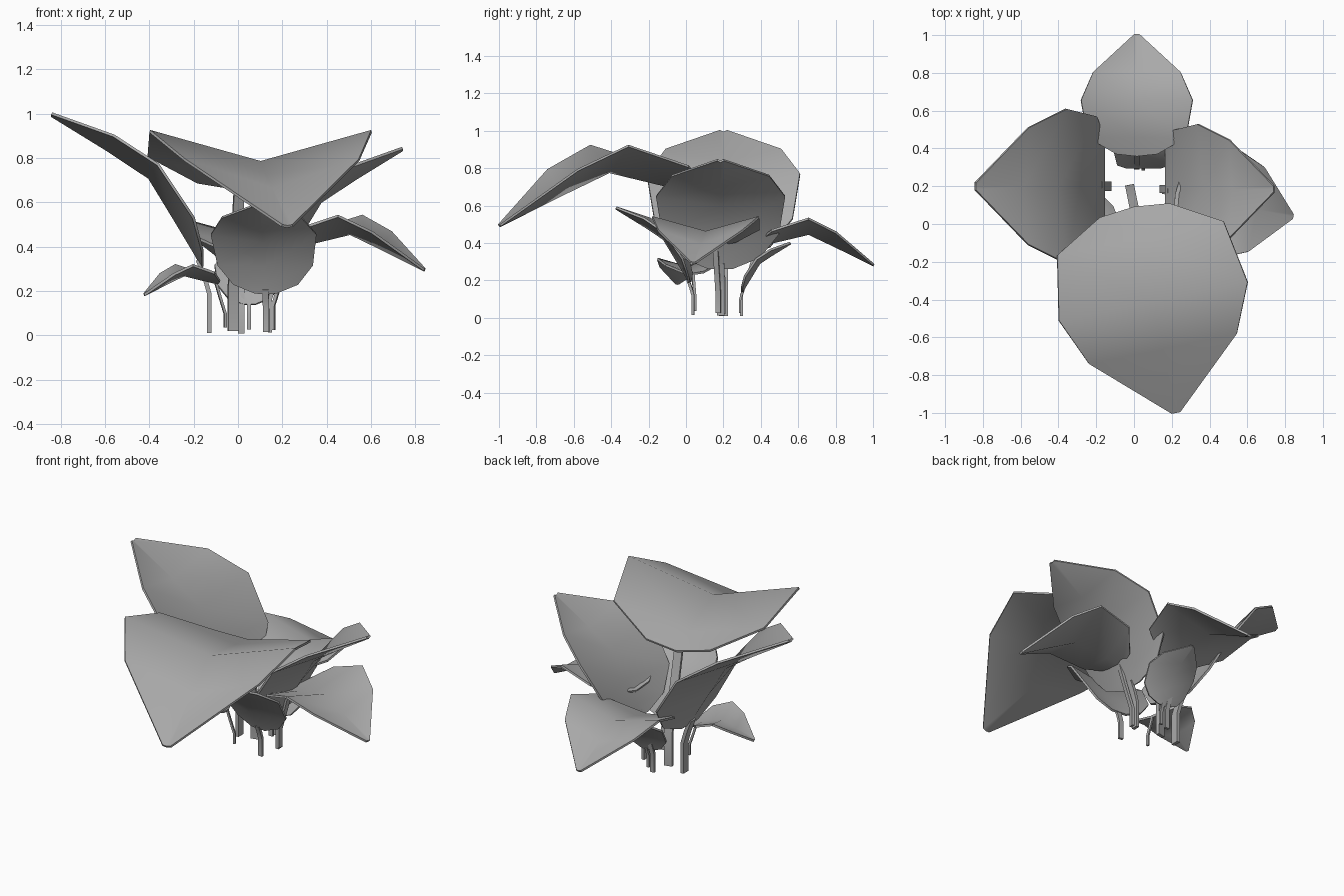
import bpy, bmesh
from math import radians
from mathutils import Matrix, Vector

cube = bpy.data.objects.get("Cube")
if cube:
    bpy.data.objects.remove(cube)

grey = bpy.data.materials.new("plain_grey")
grey.use_nodes = True
COLOR = (0.4, 0.4, 0.4, 1)
grey.diffuse_color = COLOR
grey.node_tree.nodes["Principled BSDF"].inputs["Base Color"].default_value = COLOR

# Leaf rows from base to tip: midrib out, midrib up, edge out, edge up, half width
UPRIGHT = [(0, 0, 0, 0, .08), (.04, .07, 0, .07, .25), (.13, .22, .04, .22, .37),
           (.24, .40, .2, .46, .41), (.42, .52, .4, .59, .31), (.68, .68, .68, .69, .02)]
DROOPING = [(0, 0, .02, .03, .19), (.17, .04, .17, .15, .45), (.51, .12, .51, .26, .51),
            (.765, 0, .765, .13, .4), (1.11, -.17, 1.11, -.165, .025)]

# Stem paths from leaf base to ground: out, up
UPRIGHT_STEM = [(.02, .03), (-.01, -.05), (-.03, -.12), (-.03, -.3)]
DROOPING_STEM = [(.03, .0), (-.03, -.2), (-.11, -.45), (-.11, -.64)]


def finish(bm, name, frame, thickness, offset):
    """Turn a sheet into a solid, shaded object placed by its frame."""
    bmesh.ops.transform(bm, matrix=frame, verts=bm.verts)
    mesh = bpy.data.meshes.new(name)
    bm.to_mesh(mesh)
    bm.free()
    mesh.materials.append(grey)
    obj = bpy.data.objects.new(name, mesh)
    bpy.context.collection.objects.link(obj)
    solid = obj.modifiers.new("thickness", 'SOLIDIFY')
    solid.thickness = thickness
    solid.offset = offset
    bpy.ops.object.select_all(action='DESELECT')
    obj.select_set(True)
    bpy.context.view_layer.objects.active = obj
    bpy.ops.object.modifier_apply(modifier=solid.name)
    bpy.ops.object.shade_smooth_by_angle(angle=radians(40))


def sheet(rows):
    """Skin neighbouring rows of points with quads."""
    bm = bmesh.new()
    grid = [[bm.verts.new(p) for p in row] for row in rows]
    for a, b in zip(grid, grid[1:]):
        for i in range(len(a) - 1):
            bm.faces.new((a[i], b[i], b[i + 1], a[i + 1]))
    return bm


def plant_leaf(name, rows, stem, base, heading, size):
    """Make one leaf and its flat stem, pointing along the heading."""
    out = Vector((*heading, 0)).normalized()
    up = Vector((0, 0, 1))
    side = up.cross(out)
    turn = Matrix((out, side, up)).transposed().to_4x4()
    frame = Matrix.Translation(base) @ turn @ Matrix.Scale(size, 4)
    blade = [[(eu, -w, ez), (mu, 0, mz), (eu, w, ez)] for mu, mz, eu, ez, w in rows]
    finish(sheet(blade), name + "_leaf", frame, .012, 0)
    strip = [[(u, -.024, z), (u, .024, z)] for u, z in stem]
    finish(sheet(strip), name + "_stem", frame, .008 + .012 * size, 0)


# Upright leaves
for name, base, heading, size in [
        ("front_inner", (.125, .02, .19), (-.08, -1), .58),
        ("left_upper", (.17, .185, .265), (1, 0), .84),
        ("back_inner", (.05, .3, .14), (0, 1), .38),
        ("right_upper", (-.16, .2, .31), (-1, 0), 1)]:
    plant_leaf(name, UPRIGHT, UPRIGHT_STEM, base, heading, size)

# Drooping leaves
for name, base, heading, size in [
        ("front_outer", (0, .09, .66), (.2, -.98), 1),
        ("left_lower", (.22, .16, .39), (.98, -.19), .57),
        ("back_outer", (.015, .36, .38), (0, 1), .58),
        ("right_lower", (-.09, .04, .235), (-.95, -.25), .31)]:
    plant_leaf(name, DROOPING, DROOPING_STEM, base, heading, size)
